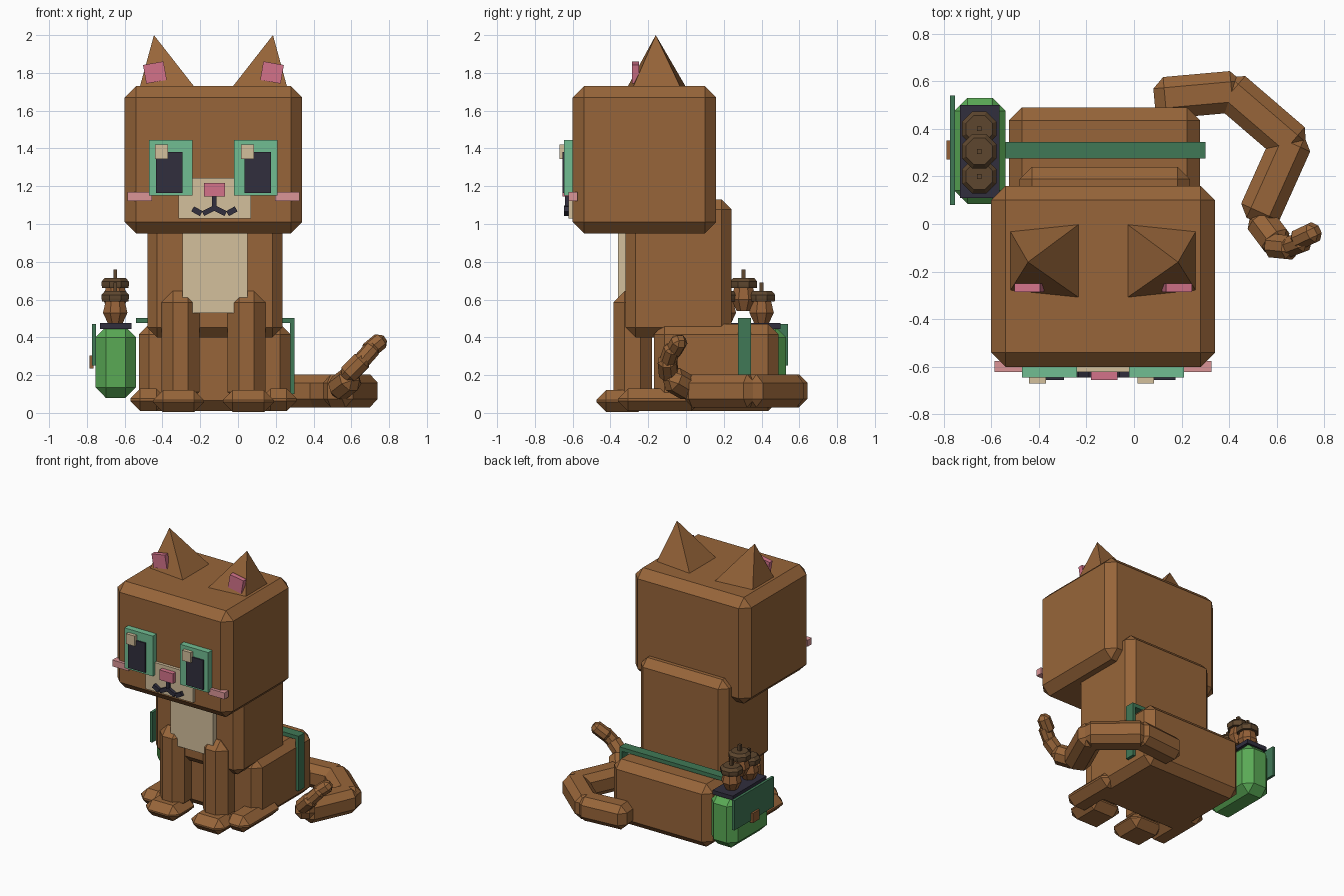
import bpy, bmesh, math
from mathutils import Vector, Matrix

if "Cube" in bpy.data.objects:
    bpy.data.objects.remove(bpy.data.objects["Cube"])


def mat(name, r, g, b):
    m = bpy.data.materials.new(name)
    m.diffuse_color = [(c / 255) ** 2.2 for c in (r, g, b)] + [1]
    m.use_nodes = True
    m.node_tree.nodes["Principled BSDF"].inputs["Base Color"].default_value = m.diffuse_color
    return m


FUR = mat("brown fur", 150, 101, 60)
CREAM = mat("cream", 210, 190, 155)
IRIS = mat("eye green", 112, 188, 145)
DARK = mat("near black", 52, 50, 64)
PINK = mat("pink", 210, 114, 137)
BLUSH = mat("blush pink", 218, 148, 150)
GREEN = mat("bag green", 90, 168, 86)
STRAP = mat("strap green", 66, 120, 87)
CAP = mat("cap brown", 94, 72, 50)
NUT = mat("nut brown", 146, 96, 58)
MID = -0.13  # the cat's own mirror plane


def finish(name, bm, material):
    bmesh.ops.recalc_face_normals(bm, faces=bm.faces)
    me = bpy.data.meshes.new(name)
    bm.to_mesh(me)
    bm.free()
    me.materials.append(material)
    ob = bpy.data.objects.new(name, me)
    bpy.context.collection.objects.link(ob)
    return ob


def block(name, size, matrix, material, bevel=0):
    """Box with single-segment chamfers, placed by a matrix."""
    bm = bmesh.new()
    bmesh.ops.create_cube(bm, size=1, matrix=Matrix.Diagonal((*size, 1)))
    if bevel:
        bmesh.ops.bevel(bm, geom=bm.edges[:], offset=bevel, segments=1, affect='EDGES')
    bm.transform(matrix)
    return finish(name, bm, material)


def box(name, x, y, z, material, bevel=0, turn=0):
    """Box from (min, max) ranges, turned about y if asked."""
    lo, hi = Vector((x[0], y[0], z[0])), Vector((x[1], y[1], z[1]))
    m = Matrix.Translation((lo + hi) / 2) @ Matrix.Rotation(turn, 4, 'Y')
    return block(name, hi - lo, m, material, bevel)


def bar(name, a, b, w, material, bevel=0, h=None, over=0):
    """Box running from a to b."""
    a, b = Vector(a), Vector(b)
    d = b - a
    m = Matrix.Translation((a + b) / 2) @ d.to_track_quat('X', 'Z').to_matrix().to_4x4()
    return block(name, (d.length + 2 * over, w, h or w), m, material, bevel)


def lathe(name, centre, rings, material, sides=8):
    """Faceted turned shape from (radius, z) rings."""
    bm = bmesh.new()
    loops = [[bm.verts.new((centre[0] + r * math.cos(t), centre[1] + r * math.sin(t), centre[2] + z))
              for t in [math.tau * (i + .5) / sides for i in range(sides)]] for r, z in rings]
    for p, q in zip(loops, loops[1:]):
        for i in range(sides):
            j = (i + 1) % sides
            bm.faces.new((p[i], p[j], q[j], q[i]))
    bm.faces.new(loops[0])
    bm.faces.new(loops[-1])
    return finish(name, bm, material)


# Head, torso, haunches
box("head", (-.60, .34), (-.60, .16), (.95, 1.73), FUR, .06)
box("torso", (-.48, .235), (-.32, .24), (.40, 1.13), FUR, .052)
box("haunches", (-.525, .278), (-.17, .49), (.01, .47), FUR, .055)
box("chest_patch", (-.295, .05), (-.36, -.30), (.53, 1.0), CREAM)

for s, side in ((-1, "left"), (1, "right")):
    def sx(a, b):
        return sorted((MID + s * a, MID + s * b))

    # Ears
    bm = bmesh.new()
    base = [bm.verts.new((MID + s * x, y, 1.725)) for x, y in
            ((.39, -.03), (.10, 0), (.10, -.31), (.39, -.28))]
    tip = bm.verts.new((MID + s * .315, -.16, 2.0))
    bm.faces.new(base)
    for i in range(4):
        bm.faces.new((base[i], base[(i + 1) % 4], tip))
    finish(side + "_ear", bm, FUR)
    box(side + "_inner_ear", sx(.255, .365), (-.285, -.25), (1.752, 1.852), PINK,
        turn=s * math.radians(10))

    # Eyes and cheeks
    box(side + "_eye", sx(.11, .34), (-.645, -.59), (1.15, 1.445), IRIS)
    box(side + "_pupil", sx(.165, .305), (-.655, -.60), (1.165, 1.382), DARK)
    hx = -.44 if s < 0 else .015
    box(side + "_eye_glint", (hx, hx + .07), (-.67, -.63), (1.345, 1.42), CREAM)
    box(side + "_cheek", sx(.325, .455), (-.622, -.575), (1.123, 1.17), BLUSH)

    # Mouth curls
    mx = -.125
    bar(side + "_mouth_inner", (mx, -.63, 1.085), (mx + s * .06, -.63, 1.055), .03, DARK, h=.028)
    bar(side + "_mouth_outer", (mx + s * .07, -.63, 1.055), (mx + s * .115, -.63, 1.08), .03, DARK, h=.03)

    # Legs and paws
    box(side + "_front_leg", sx(.075, .275), (-.385, -.18), (.05, .645), FUR, .06)
    box(side + "_front_paw", sx(.05, .32), (-.475, -.20), (.005, .12), FUR, .052)
    box(side + "_hind_paw", sx(.25, .44), (-.36, .08), (.01, .128), FUR, .052)

# Muzzle
box("muzzle", (-.315, .07), (-.622, -.59), (1.03, 1.243), CREAM)
box("nose", (-.18, -.07), (-.655, -.60), (1.145, 1.218), PINK)
box("mouth_line", (-.137, -.113), (-.64, -.60), (1.075, 1.15), DARK)

# Tail: chamfered links along a path
path = [(.13, .53, .117), (.41, .555, .117), (.66, .34, .117), (.53, .05, .117)]
for i in range(3):
    bar(f"tail_link_{i + 1}", path[i], path[i + 1], .175, FUR, .045, over=.045)
tip_links = [((.52, .03, .12), (.61, -.09, .19), .13), ((.57, -.09, .19), (.67, -.10, .29), .10),
             ((.64, -.10, .26), (.72, -.07, .35), .085), ((.68, -.07, .32), (.765, -.03, .39), .085)]
for i, (a, b, w) in enumerate(tip_links):
    bar(f"tail_tip_link_{i + 1}", a, b, w, FUR, w * .3, over=.01)

# Side bag with flap, clasp and strap
box("bag", (-.755, -.54), (.085, .53), (.08, .455), GREEN, .055)
box("bag_opening", (-.73, -.565), (.11, .50), (.445, .475), DARK)
box("bag_flap", (-.772, -.752), (.08, .54), (.25, .47), STRAP)
box("bag_clasp", (-.787, -.765), (.27, .35), (.235, .305), NUT)
box("strap_top", (-.54, .30), (.275, .345), (.475, .503), STRAP)
box("strap_side", (.276, .30), (.275, .345), (.10, .49), STRAP)

# Acorns in the bag
for i, (y, z) in enumerate(((.20, .47), (.305, .54), (.40, .47))):
    c = (-.65, y, z)
    lathe(f"acorn_{i + 1}", c, ((.04, 0), (.07, .06), (.05, .14)), NUT)
    lathe(f"acorn_cap_{i + 1}", c, ((.075, .12), (.078, .135), (.078, .155), (.06, .175)), CAP)
    box(f"acorn_stem_{i + 1}", (-.66, -.64), (y - .01, y + .01), (z + .17, z + .22), CAP)
